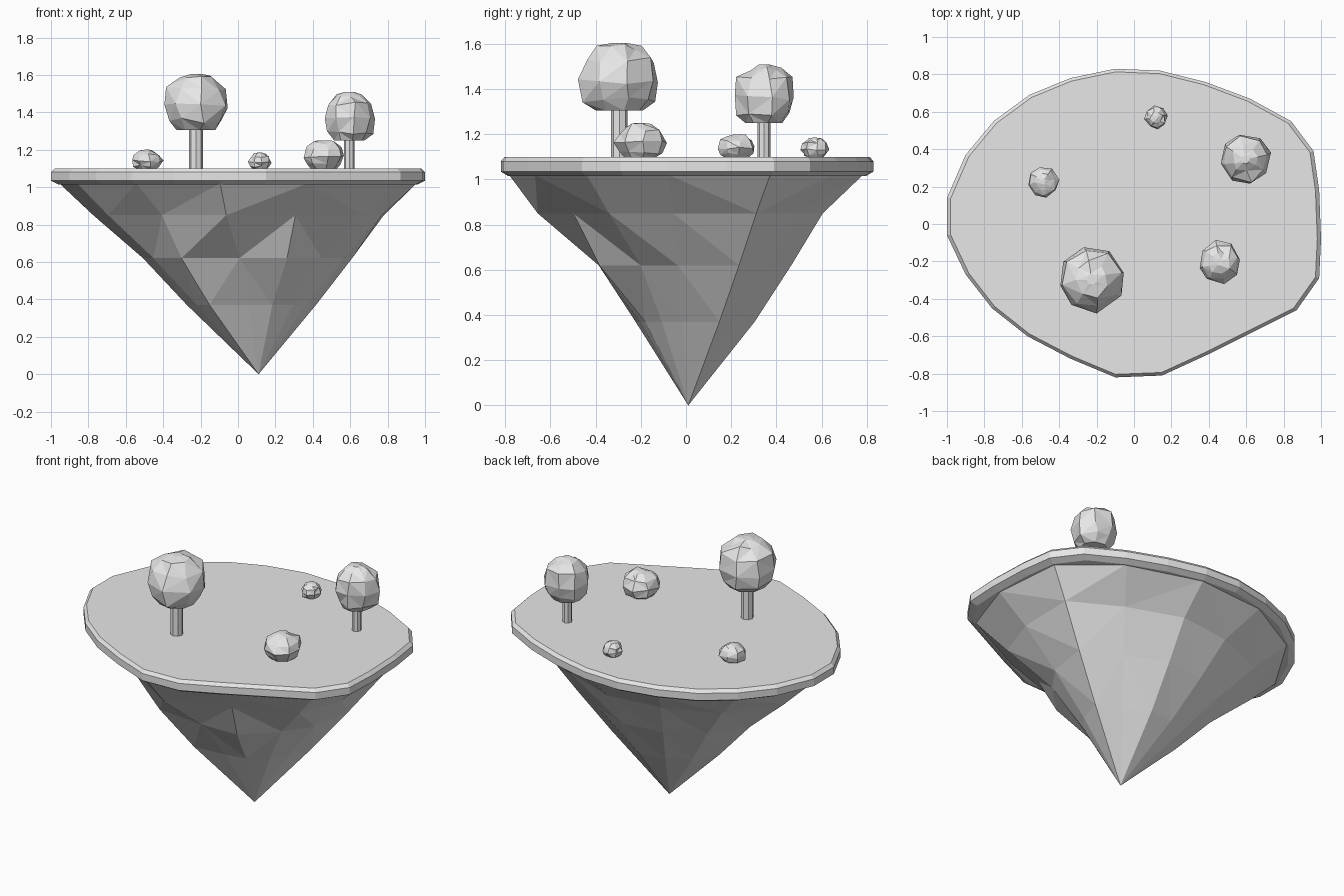
import bpy, bmesh, math, random
from mathutils import Vector

if "Cube" in bpy.data.objects:
    bpy.data.objects.remove(bpy.data.objects["Cube"], do_unlink=True)

stone_grey = bpy.data.materials.new("stone_grey")
stone_grey.use_nodes = True
GREY = (0.8, 0.8, 0.8, 1)
stone_grey.diffuse_color = GREY
stone_grey.node_tree.nodes["Principled BSDF"].inputs["Base Color"].default_value = GREY


def loft(name, rings, tip=None, triangulate=False):
    """Skin a stack of equal rings, bottom to top, closed by caps or by a lower tip."""
    bm = bmesh.new()
    loops = [[bm.verts.new(p) for p in ring] for ring in rings]
    count = len(loops[0])
    for low, high in zip(loops, loops[1:]):
        for i in range(count):
            j = (i + 1) % count
            bm.faces.new((low[i], low[j], high[j], high[i]))
    bm.faces.new(loops[-1])
    if tip is None:
        bm.faces.new(loops[0][::-1])
    else:
        point = bm.verts.new(tip)
        for i in range(count):
            bm.faces.new((point, loops[0][(i + 1) % count], loops[0][i]))
    if triangulate:
        quads = [f for f in bm.faces if len(f.verts) == 4]
        bmesh.ops.triangulate(bm, faces=quads, quad_method="SHORT_EDGE")
    bmesh.ops.recalc_face_normals(bm, faces=bm.faces)
    mesh = bpy.data.meshes.new(name)
    bm.to_mesh(mesh)
    bm.free()
    mesh.materials.append(stone_grey)
    obj = bpy.data.objects.new(name, mesh)
    bpy.context.collection.objects.link(obj)
    return obj


# Island outline, counter-clockwise from the right-hand corner
OUTLINE = [(.99, -.29), (1, -.08), (.99, .18), (.96, .39), (.84, .55), (.62, .67),
           (.38, .76), (.14, .82), (-.1, .83), (-.34, .78), (-.56, .69), (-.75, .55),
           (-.9, .37), (-1, .14), (-1, -.06), (-.9, -.27), (-.76, -.45), (-.57, -.6),
           (-.34, -.72), (-.1, -.82), (.15, -.81), (.39, -.7), (.63, -.58), (.87, -.46)]
GROUND = 1.1


def outline_ring(scale, z):
    return [(x * scale, y * scale, z) for x, y in OUTLINE]


# Ground slab with bevelled rim
loft("ground_slab", [outline_ring(s, z) for s, z in
                     ((.96, 1.015), (1, 1.035), (1, 1.08), (.98, GROUND))])

# Faceted rock below: every second outline point runs down to the tip
TIP = Vector((.11, .01, 0))
RIM = [Vector((x * .955, y * .955, 1.02)) for x, y in OUTLINE[1::2]]
LEVELS = [(.37, (.3, .38, .33, .38, .36, .35, .36, .34, .4, .27, .28, .26)),
          (.62, (.54, .62, .55, .59, .57, .57, .58, .58, .63, .5, .58, .47)),
          (.85, (.78, .83, .75, .77, .75, .8, .83, .83, .79, .84, .75, .78))]
rock_rings = []
for height, reach in LEVELS:
    ring = []
    for edge, r in zip(RIM, reach):
        p = TIP.lerp(edge, r)
        p.z = height
        ring.append(p)
    rock_rings.append(ring)
loft("rock_base", rock_rings + [RIM], tip=TIP, triangulate=True)


def circle(x, y, z, radius, sides=8, turn=0.0):
    return [Vector((x + radius * math.cos(turn + math.tau * i / sides),
                    y + radius * math.sin(turn + math.tau * i / sides), z))
            for i in range(sides)]


# Lumpy foliage: share of height, share of radius
FOLIAGE = [(0, .58), (.17, .84), (.44, 1), (.75, .84), (.93, .48), (1, .16)]


def foliage(name, x, y, bottom, top, radius, seed):
    rng = random.Random(seed)
    rings = []
    for k, (h, r) in enumerate(FOLIAGE):
        ring = circle(x, y, bottom + h * (top - bottom), r * radius, turn=.2)
        for p in ring:
            if 0 < k < len(FOLIAGE) - 1:
                p += Vector([rng.uniform(-1, 1) for _ in range(3)]) * radius * .08
        rings.append(ring)
    loft(name, rings, triangulate=True)


def tree(name, x, y, bottom, top, radius, trunk_radius, seed):
    loft(name + "_trunk", [circle(x, y, z, trunk_radius) for z in (GROUND - .01, bottom + .03)])
    foliage(name + "_crown", x, y, bottom, top, radius, seed)


# Trees and bushes
tree("large_tree", -.225, -.295, 1.305, 1.605, .182, .037, 1)
tree("small_tree", .595, .345, 1.25, 1.51, .143, .028, 2)
foliage("large_bush", .457, -.205, GROUND - .005, 1.25, .115, 3)
foliage("medium_bush", -.487, .225, GROUND - .005, 1.2, .085, 4)
foliage("small_bush", .117, .57, GROUND - .005, 1.185, .062, 5)
